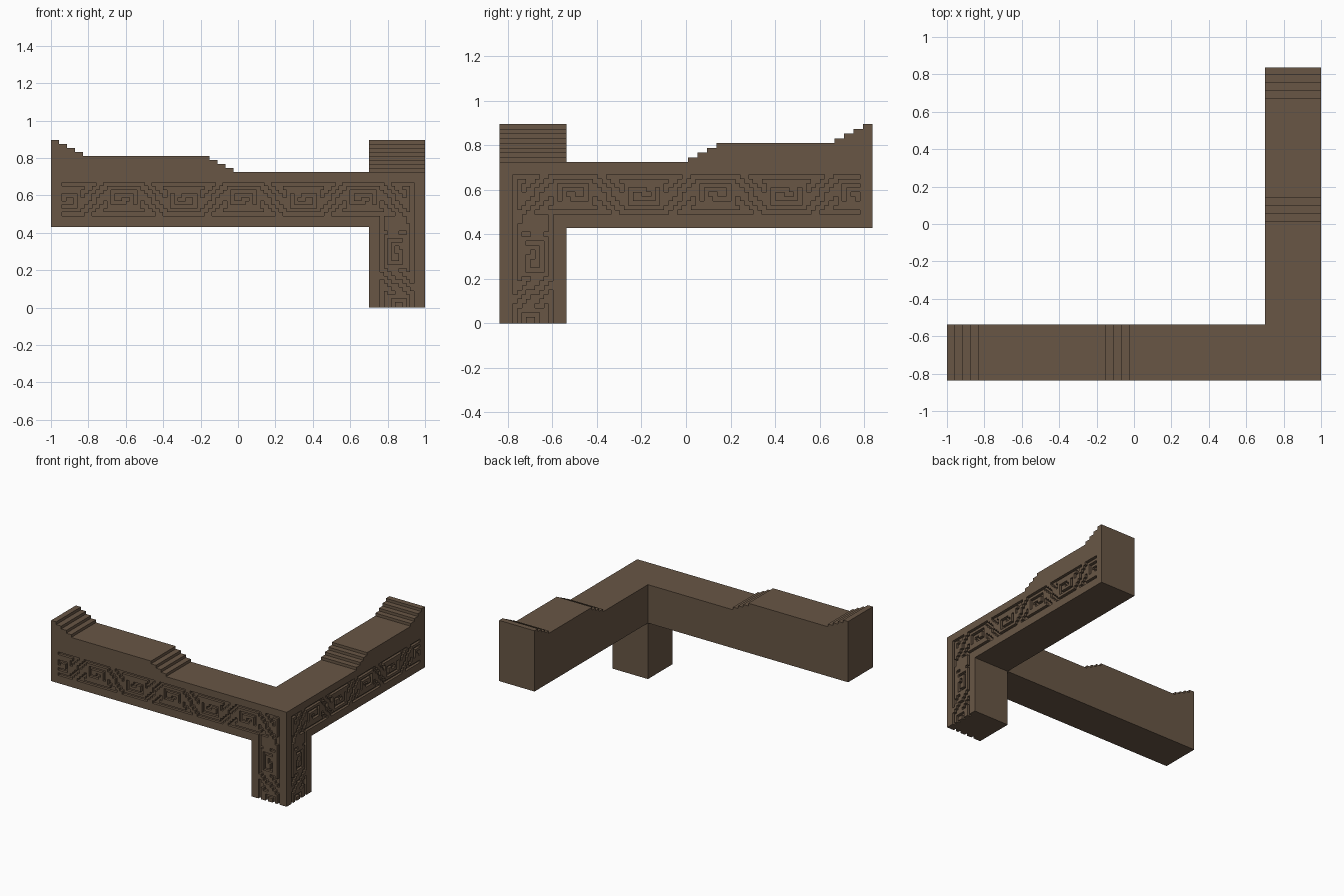
import bpy
import bmesh

if "Cube" in bpy.data.objects:
    bpy.data.objects.remove(bpy.data.objects["Cube"])

# Main sizes
Y = 0.838                # half depth of the whole frame
W = 0.30                 # beam and post width
LOW, TOP = 0.43, 0.725   # underside and top of the beams
D = 0.02                 # carving depth
U = 0.02                 # carving grid unit
MARGIN, BAND_TOP = 0.06, 0.67
SPIRAL = ["#######",
          "#.....#",
          "#.##..#",
          "#..####"]
RAIL_HOOK = {(7, 7), (6, 7), (6, 6), (5, 6), (5, 5)}
WAVE = {5: (0, 1), 6: (1, 2), 7: (2, 3), 8: (3, 5)}

wood = bpy.data.materials.new("brown_wood")
wood.use_nodes = True
colour = (0.14, 0.094, 0.06, 1.0)
wood.diffuse_color = colour
bsdf = wood.node_tree.nodes["Principled BSDF"]
bsdf.inputs["Base Color"].default_value = colour
bsdf.inputs["Roughness"].default_value = 0.8


def finish(name, bm):
    mesh = bpy.data.meshes.new(name)
    bm.to_mesh(mesh)
    bm.free()
    mesh.materials.append(wood)
    obj = bpy.data.objects.new(name, mesh)
    bpy.context.collection.objects.link(obj)
    return obj


def prism(name, points, direction):
    """Extrude a flat outline along a direction."""
    bm = bmesh.new()
    face = bm.faces.new([bm.verts.new(p) for p in points])
    out = bmesh.ops.extrude_face_region(bm, geom=[face], use_keep_orig=True)
    verts = [v for v in out["geom"] if isinstance(v, bmesh.types.BMVert)]
    bmesh.ops.translate(bm, verts=verts, vec=direction)
    bmesh.ops.recalc_face_normals(bm, faces=bm.faces)
    return finish(name, bm)


# Fret pattern: one motif with its spiral near the top of the band
def motif(c, r):
    a = abs(c)
    if a <= 3 and 2 <= r <= 5:
        return SPIRAL[r - 2][c + 3] == "#"
    if a < 5 and r == 0:
        return True
    if a in WAVE and WAVE[a][0] <= r <= WAVE[a][1]:
        return True
    return (r == 8 and a <= 8) or (a, r) in RAIL_HOOK


# Motifs alternate upright and turned over every 16 units
def fret(c, r):
    c = (c + 16) % 32 - 16
    turned = c - 16 if c > 0 else c + 16
    return motif(c, r) or motif(-turned, 8 - r)


def is_groove(i, j, length):
    if i < 0 or j < 0 or i >= length:
        return False
    if j <= 8:                               # along the beam
        return (i == 0) or fret(i - 13, j)
    if i > 8:
        return False
    if j < 13:                               # turn into the post
        return i in (0, 8) or (i, j) in {(1, 9), (1, 10)}
    return fret(j - 18, 8 - i)               # down the post


def carved_skin(name, length, end, start, place, flip):
    """Raised front layer of one beam and post, leaving the grooves open."""
    ss = [start] + [MARGIN + U * k for k in range(length + 1)] + [end]
    zs = [TOP] + [BAND_TOP - U * k for k in range(34)] + [0.0]
    bm = bmesh.new()
    cache = {}

    def vert(i, j, k):
        if (i, j, k) not in cache:
            cache[i, j, k] = bm.verts.new(place(ss[i], zs[j], k * D))
        return cache[i, j, k]

    def solid(i, j):
        if not (0 <= i < len(ss) - 1 and 0 <= j < len(zs) - 1):
            return False
        if zs[j + 1] < LOW - 0.001 and ss[i + 1] > W + 0.001:
            return False
        return not is_groove(i - 1, j - 1, length)

    def quad(verts):
        bm.faces.new(verts[::-1] if flip else verts)

    for i in range(len(ss) - 1):
        for j in range(len(zs) - 1):
            if not solid(i, j):
                continue
            ring = [(i, j + 1), (i + 1, j + 1), (i + 1, j), (i, j)]
            quad([vert(*p, 0) for p in ring])
            beside = [(i, j + 1), (i + 1, j), (i, j - 1), (i - 1, j)]
            for n, cell in enumerate(beside):
                if not solid(*cell):
                    a, b = ring[n], ring[(n + 1) % 4]
                    quad([vert(*a, 0), vert(*a, 1), vert(*b, 1), vert(*b, 0)])
    return finish(name, bm)


carved_skin("front_carving", 94, 2.0, 0.0,
            lambda s, z, k: (1 - s, -Y + k, z), True)
carved_skin("side_carving", 78, 2 * Y, D,
            lambda s, z, k: (1 - k, -Y + s, z), False)

# Solid L-shaped beam core and corner post behind the carving
f, r, b = -Y + D, 1 - D, -Y + W
prism("beam_core", [(-1, f, LOW), (r, f, LOW), (r, Y, LOW),
                    (1 - W, Y, LOW), (1 - W, b, LOW), (-1, b, LOW)],
      (0, 0, TOP - LOW))
prism("corner_post", [(1 - W, f, 0), (r, f, 0), (r, b, 0), (1 - W, b, 0)],
      (0, 0, LOW))


# Stepped crests on top of the two arms
def crest_outline(first, end):
    run, rise = 0.0427, 0.0214
    pts = [(end, TOP), (first, TOP)]
    z = TOP
    for base in (first, end - 4 * run):
        for n in range(4):
            s = base + n * run
            if n or base != first:
                pts.append((s, z))
            z += rise
            pts.append((s, z))
    pts.append((end, z))
    return pts


prism("front_crest", [(1 - s, -Y, z) for s, z in crest_outline(1.024, 2.0)],
      (0, W, 0))
prism("side_crest", [(1, -Y + s, z) for s, z in crest_outline(0.848, 2 * Y)],
      (-W, 0, 0))
